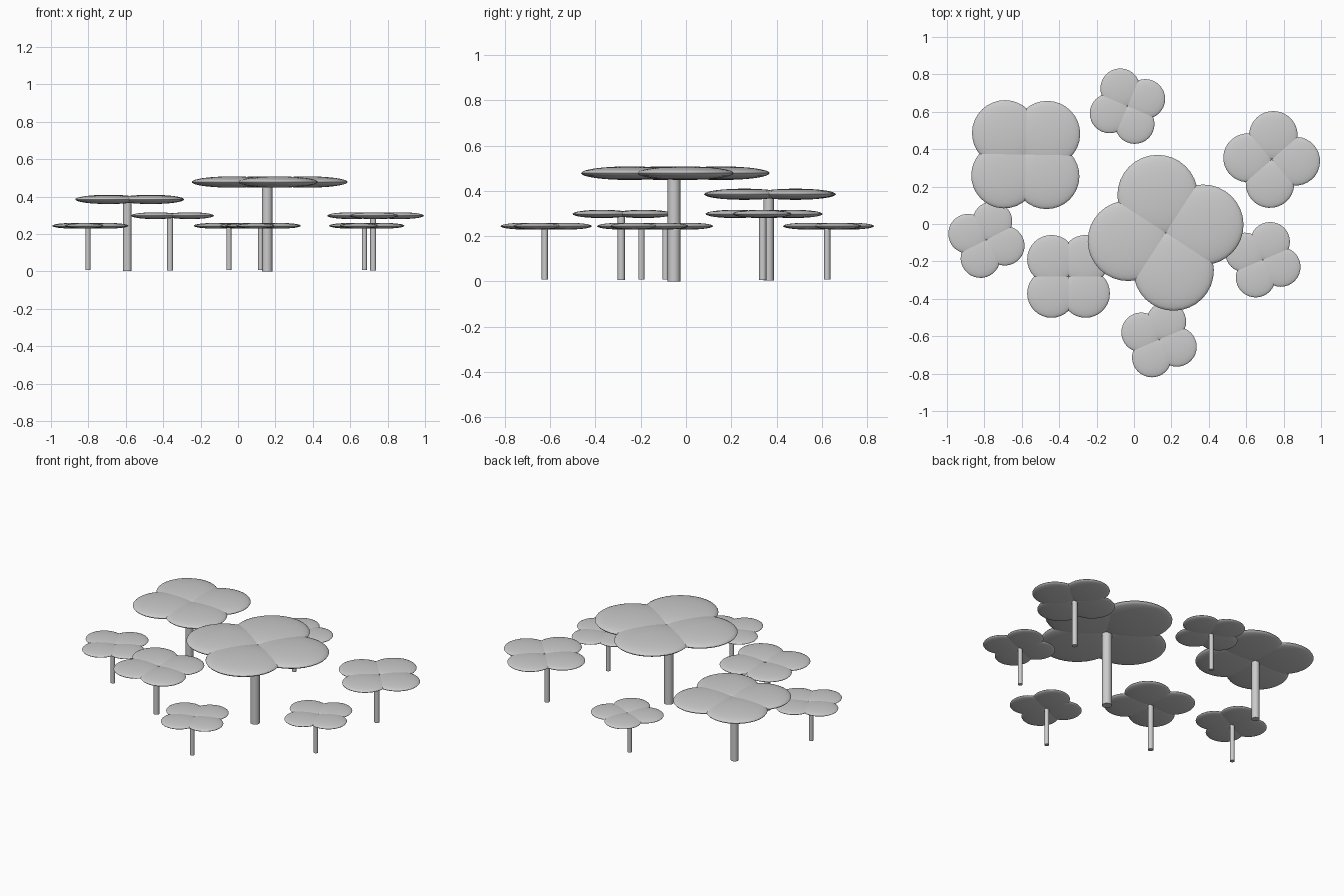
import bpy, bmesh
from math import cos, sin, radians, pi
from mathutils import Matrix

if "Cube" in bpy.data.objects:
    bpy.data.objects.remove(bpy.data.objects["Cube"])

FLAT = 0.14            # lobe thickness relative to its radius
STEM_OFFSET = (-0.013, -0.006)


def finish(bm, name, angle):
    mesh = bpy.data.meshes.new(name)
    bm.to_mesh(mesh)
    bm.free()
    obj = bpy.data.objects.new(name, mesh)
    bpy.context.collection.objects.link(obj)
    bpy.ops.object.select_all(action='DESELECT')
    obj.select_set(True)
    bpy.context.view_layer.objects.active = obj
    bpy.ops.object.shade_smooth_by_angle(angle=radians(angle))
    return obj


def canopy(name, x, y, z, lobe_r, spread, turn):
    # four flattened spheres around the centre, like a clover leaf
    bm = bmesh.new()
    for i in range(4):
        a = radians(turn) + i * pi / 2
        place = (Matrix.Translation((x + spread * cos(a), y + spread * sin(a), z))
                 @ Matrix.Rotation(a, 4, 'Z')
                 @ Matrix.Diagonal((lobe_r, lobe_r, lobe_r * FLAT, 1)))
        bmesh.ops.create_uvsphere(bm, u_segments=32, v_segments=16, radius=1, matrix=place)
    finish(bm, name, 60)


def stem(name, x, y, bottom, top, r):
    bm = bmesh.new()
    bmesh.ops.create_cone(bm, cap_ends=True, segments=16, radius1=r, radius2=r,
                          depth=top - bottom,
                          matrix=Matrix.Translation((x, y, (top + bottom) / 2)))
    finish(bm, name, 40)


# sizes: canopy height, lobe radius, lobe spread, stem radius, stem bottom
SIZES = {
    "large": (0.478, 0.215, 0.206, 0.028, 0.0),
    "tall": (0.385, 0.176, 0.160, 0.023, 0.003),
    "medium": (0.298, 0.130, 0.129, 0.016, 0.006),
    "small": (0.244, 0.106, 0.103, 0.0135, 0.008),
}

# plants: size, canopy centre x, y, turn in degrees
PLANTS = [
    ("large", 0.169, -0.047, 12),
    ("tall", -0.579, 0.371, 44),
    ("medium", 0.736, 0.345, -4),
    ("medium", -0.350, -0.280, 45),
    ("small", -0.789, -0.084, -18),
    ("small", 0.689, -0.191, -22),
    ("small", -0.035, 0.630, 22),
    ("small", 0.134, -0.618, -22),
]

for n, (size, x, y, turn) in enumerate(PLANTS, 1):
    z, lobe_r, spread, stem_r, bottom = SIZES[size]
    canopy(f"{size}_leaf_{n}", x, y, z, lobe_r, spread, turn)
    stem(f"{size}_stem_{n}", x + STEM_OFFSET[0], y + STEM_OFFSET[1], bottom, z, stem_r)
